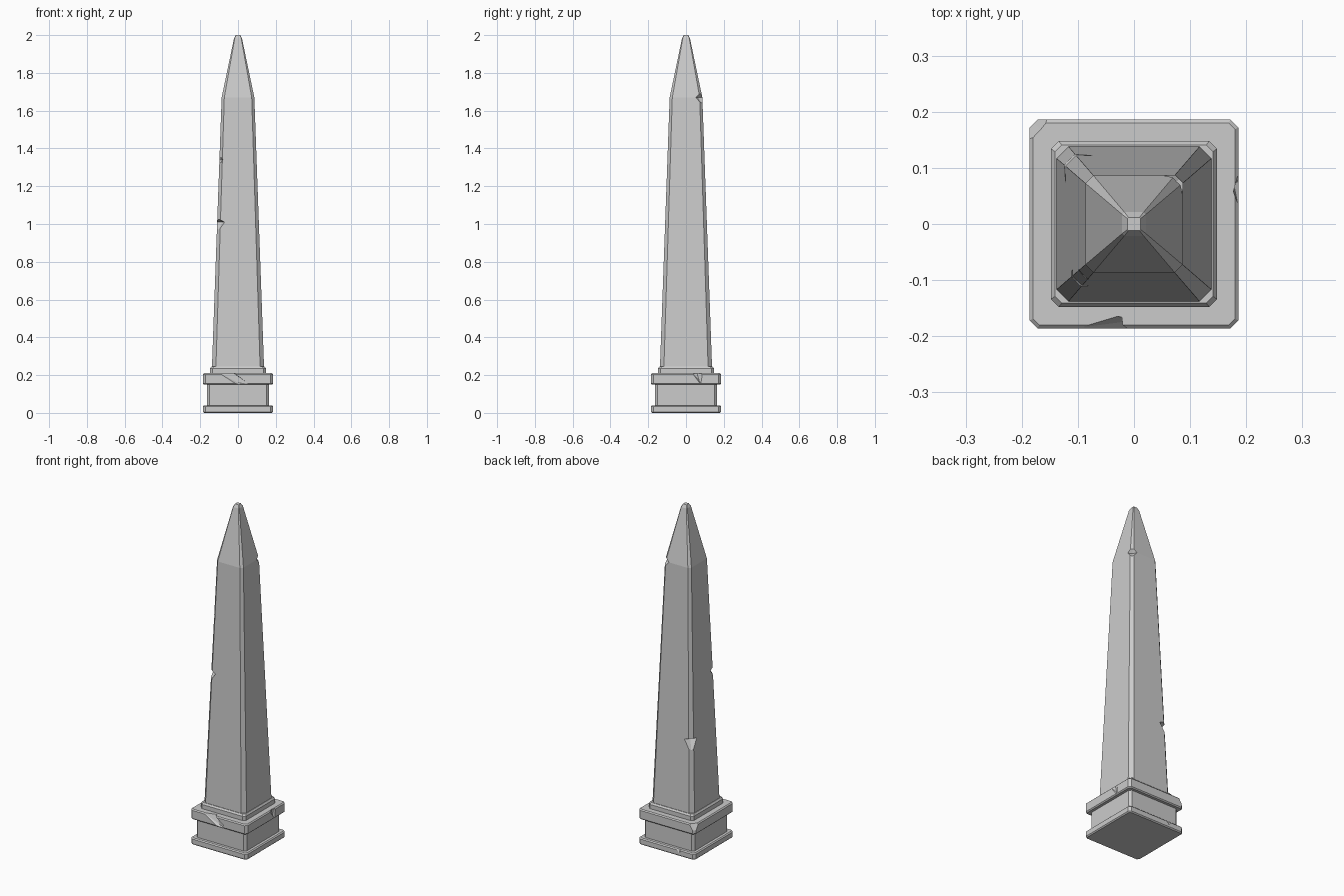
import bpy, bmesh
from math import sqrt
from mathutils import Vector

if "Cube" in bpy.data.objects:
    bpy.data.objects.remove(bpy.data.objects["Cube"])


def new_object(name, bm):
    bmesh.ops.recalc_face_normals(bm, faces=bm.faces)
    me = bpy.data.meshes.new(name)
    bm.to_mesh(me)
    bm.free()
    ob = bpy.data.objects.new(name, me)
    bpy.context.collection.objects.link(ob)
    return ob


def loft(name, rings):
    """Stack of corner-chamfered squares: (half width, z, chamfer)."""
    bm = bmesh.new()
    loops = []
    for h, z, c in rings:
        k = h - c
        pts = [(h, -k), (h, k), (k, h), (-k, h), (-h, k), (-h, -k), (-k, -h), (k, -h)]
        loops.append([bm.verts.new((x, y, z)) for x, y in pts])
    for a, b in zip(loops, loops[1:]):
        for i in range(8):
            j = (i + 1) % 8
            bm.faces.new((a[i], a[j], b[j], b[i]))
    bm.faces.new(loops[0][::-1])
    bm.faces.new(loops[-1])
    return new_object(name, bm)


def slab(name, h, z0, z1, c=0.014, b=0.006):
    return loft(name, [(h - b, z0, c - b / 2), (h, z0 + b, c),
                       (h, z1 - b, c), (h - b, z1, c - b / 2)])


def chip(target, pts):
    """Cut the convex hull of pts out of target."""
    bm = bmesh.new()
    for p in pts:
        bm.verts.new(p)
    bmesh.ops.convex_hull(bm, input=bm.verts)
    cutter = new_object("chip_cutter", bm)
    cutter.hide_render = True
    mod = target.modifiers.new("chip", 'BOOLEAN')
    mod.operation = 'DIFFERENCE'
    mod.solver = 'EXACT'
    mod.object = cutter
    bpy.context.view_layer.objects.active = target
    bpy.ops.object.modifier_apply(modifier=mod.name)
    bpy.data.objects.remove(cutter)


def corner_chip(target, sx, sy, z, apex, wide, up, down, reach=0.08):
    """Pyramid notch pointing inwards along a corner diagonal."""
    out = Vector((sx, sy, 0)) / sqrt(2)
    side = Vector((-sy, sx, 0)) / sqrt(2)
    a = out * apex + Vector((0, 0, z))
    base = a + out * reach
    zv = Vector((0, 0, 1))
    chip(target, [a, base + side * wide * reach, base - side * wide * reach,
                  base + zv * up * reach, base - zv * down * reach])


# Pedestal
foot = slab("foot_slab", 0.186, 0.0, 0.04)
die = loft("pedestal_block", [(0.164, 0.035, 0.012), (0.164, 0.155, 0.012)])
cap = slab("cap_slab", 0.186, 0.15, 0.21)
step = loft("shaft_step", [(0.148, 0.205, 0.014), (0.148, 0.235, 0.014), (0.141, 0.245, 0.012)])

# Tapering shaft with pointed top
shaft = loft("shaft", [(0.138, 0.24, 0.021), (0.0865, 1.67, 0.014),
                       (0.021, 1.983, 0.004), (0.012, 2.0, 0.002)])

# Notches in the shaft corners
corner_chip(shaft, -1, -1, 1.01, 0.119, 3.0, 0.6, 1.5)
corner_chip(shaft, -1, -1, 1.34, 0.117, 1.5, 1.2, 1.5)
corner_chip(shaft, 1, 1, 1.67, 0.090, 3.0, 1.2, 1.2)
corner_chip(shaft, -1, 1, 0.67, 0.130, 3.5, 0.3, 1.8)

# Broken edges on the cap: front, right side, back left corner
chip(cap, [(-0.115, -0.187, 0.22), (-0.035, -0.163, 0.22), (0.0, -0.172, 0.16),
           (0.06, -0.187, 0.15), (0.0, -0.188, 0.145), (-0.03, -0.23, 0.22), (0.02, -0.23, 0.15)])
chip(cap, [(0.187, 0.09, 0.22), (0.177, 0.055, 0.22), (0.187, 0.025, 0.22),
           (0.178, 0.07, 0.17), (0.188, 0.08, 0.145), (0.22, 0.06, 0.22), (0.22, 0.07, 0.15)])
chip(cap, [(-0.19, 0.137, 0.22), (-0.163, 0.165, 0.22), (-0.143, 0.19, 0.22),
           (-0.187, 0.187, 0.15), (-0.24, 0.24, 0.22), (-0.178, 0.178, 0.18)])

# Small break on the back edge of the foot
chip(foot, [(-0.11, 0.188, 0.05), (-0.055, 0.188, 0.05), (-0.085, 0.172, 0.05),
            (-0.085, 0.188, 0.012), (-0.08, 0.23, 0.05), (-0.08, 0.23, 0.01)])
